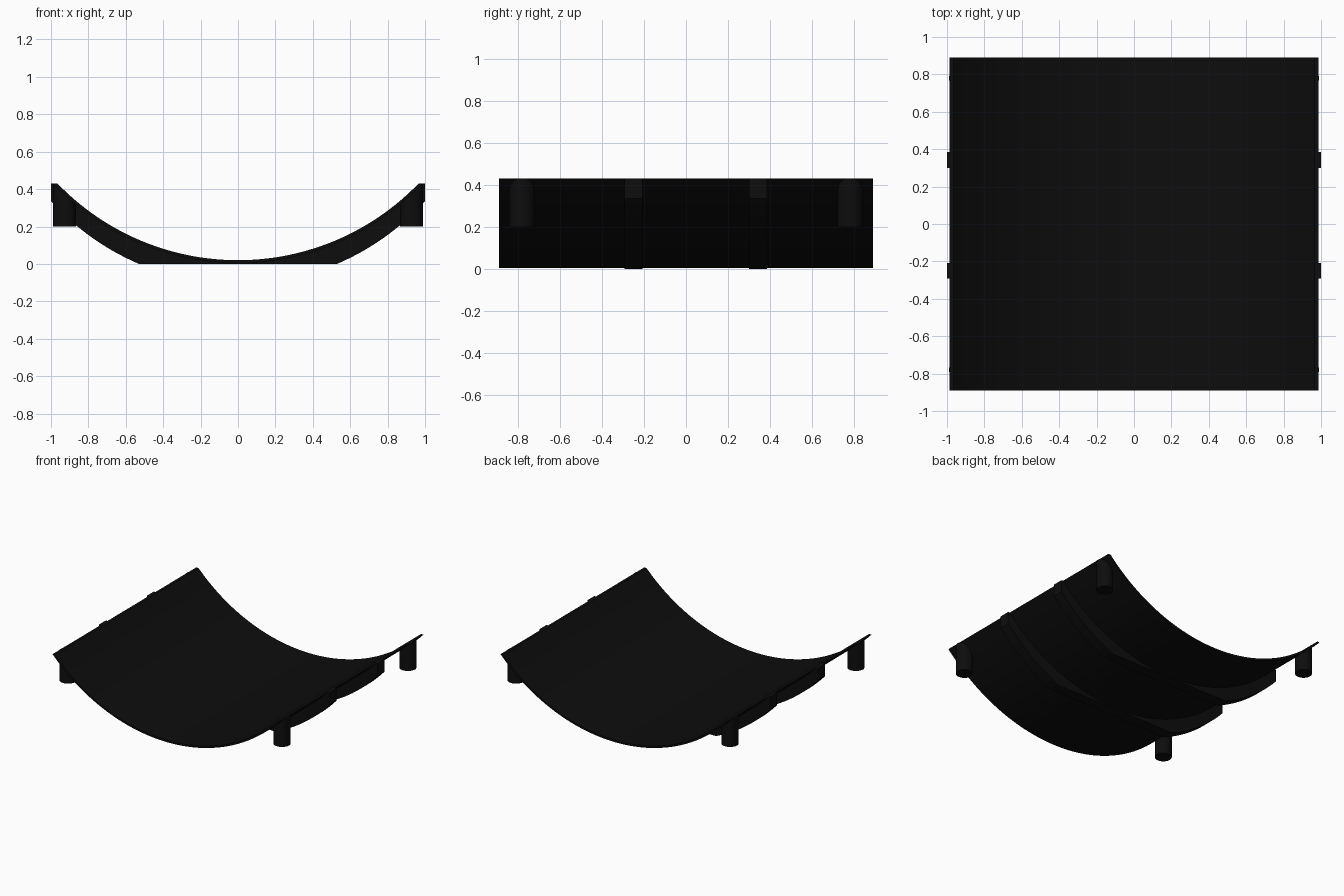
import bpy, bmesh, math

if "Cube" in bpy.data.objects:
    bpy.data.objects.remove(bpy.data.objects["Cube"])

# Main dimensions
CZ = 1.361            # height of the arc centre
R_TOP, R_LOW = 1.341, 1.356
R_MID = (R_TOP + R_LOW) / 2
RIM = 0.43
SEG = 64

black = bpy.data.materials.new("matte black")
black.diffuse_color = (0.004, 0.004, 0.004, 1)
black.use_nodes = True
black.node_tree.nodes["Principled BSDF"].inputs["Base Color"].default_value = black.diffuse_color


def arc_z(x, r, cz=CZ):
    return cz - math.sqrt(r * r - x * x)


def rim_x(r):
    return math.sqrt(r * r - (CZ - RIM) ** 2)


def finish(name, bm):
    bmesh.ops.recalc_face_normals(bm, faces=bm.faces[:])
    mesh = bpy.data.meshes.new(name)
    bm.to_mesh(mesh)
    bm.free()
    mesh.materials.append(black)
    ob = bpy.data.objects.new(name, mesh)
    bpy.context.collection.objects.link(ob)
    bpy.ops.object.select_all(action='DESELECT')
    ob.select_set(True)
    bpy.context.view_layer.objects.active = ob
    bpy.ops.object.shade_smooth_by_angle(angle=math.radians(25))
    return ob


def band(name, pairs, y0, y1):
    """Solid strip from (upper point, lower point) pairs in xz, spanning y0..y1."""
    bm = bmesh.new()
    rows = [[bm.verts.new((p[0], y, p[1])) for y in (y0, y1) for p in pair]
            for pair in pairs]          # up0, low0, up1, low1
    for a, b in zip(rows, rows[1:]):
        for i, j in ((0, 1), (1, 3), (3, 2), (2, 0)):
            bm.faces.new((a[i], a[j], b[j], b[i]))
    for r in (rows[0], rows[-1]):
        bm.faces.new((r[0], r[1], r[3], r[2]))
    return finish(name, bm)


# Curved sheet, trimmed level at the rim
pairs = []
for i in range(SEG + 1):
    t = 2 * i / SEG - 1
    pts = []
    for r in (R_TOP, R_LOW):
        x = r * math.sin(t * math.asin(rim_x(r) / r))
        pts.append((x, arc_z(x, r)))
    pairs.append(pts)
band("curved_sheet", pairs, -0.89, 0.89)

# Two support ribs with flattened feet
FLAT = 0.53
half = [FLAT * i / 16 for i in range(17)]
xe = rim_x(R_MID)
half += [FLAT + (xe - FLAT) * i / 18 for i in range(1, 19)] + [1.0]
xs = [-x for x in reversed(half[1:])] + half
rib = []
for x in xs:
    up = min(RIM, arc_z(x, R_MID))
    low = 0.0 if abs(x) <= FLAT else max(0.0, arc_z(x, 1.349, 1.241))
    rib.append(((x, up), (x, low)))
for name, y in (("front_rib", -0.25), ("back_rib", 0.343)):
    band(name, rib, y - 0.0425, y + 0.0425)

# Four corner pegs, tops trimmed to the sheet
for sx, side in ((-1, "left"), (1, "right")):
    for sy, end in ((-1, "front"), (1, "back")):
        bm = bmesh.new()
        n = 40
        low, up = [], []
        for i in range(n):
            a = 2 * math.pi * i / n
            x = sx * 0.928 + 0.061 * math.cos(a)
            y = sy * 0.78 + 0.061 * math.sin(a)
            low.append(bm.verts.new((x, y, 0.2)))
            up.append(bm.verts.new((x, y, min(RIM, arc_z(x, R_MID)))))
        for i in range(n):
            j = (i + 1) % n
            bm.faces.new((low[i], low[j], up[j], up[i]))
        bm.faces.new(low)
        # Top cap as strips across the peg so it follows the curve
        for i in range(n // 2):
            a, b, c, d = up[i], up[i + 1], up[n - i - 1], up[-i % n]
            quad = list(dict.fromkeys((a, b, c, d)))
            bm.faces.new(quad)
        finish(f"{end}_{side}_peg", bm)
